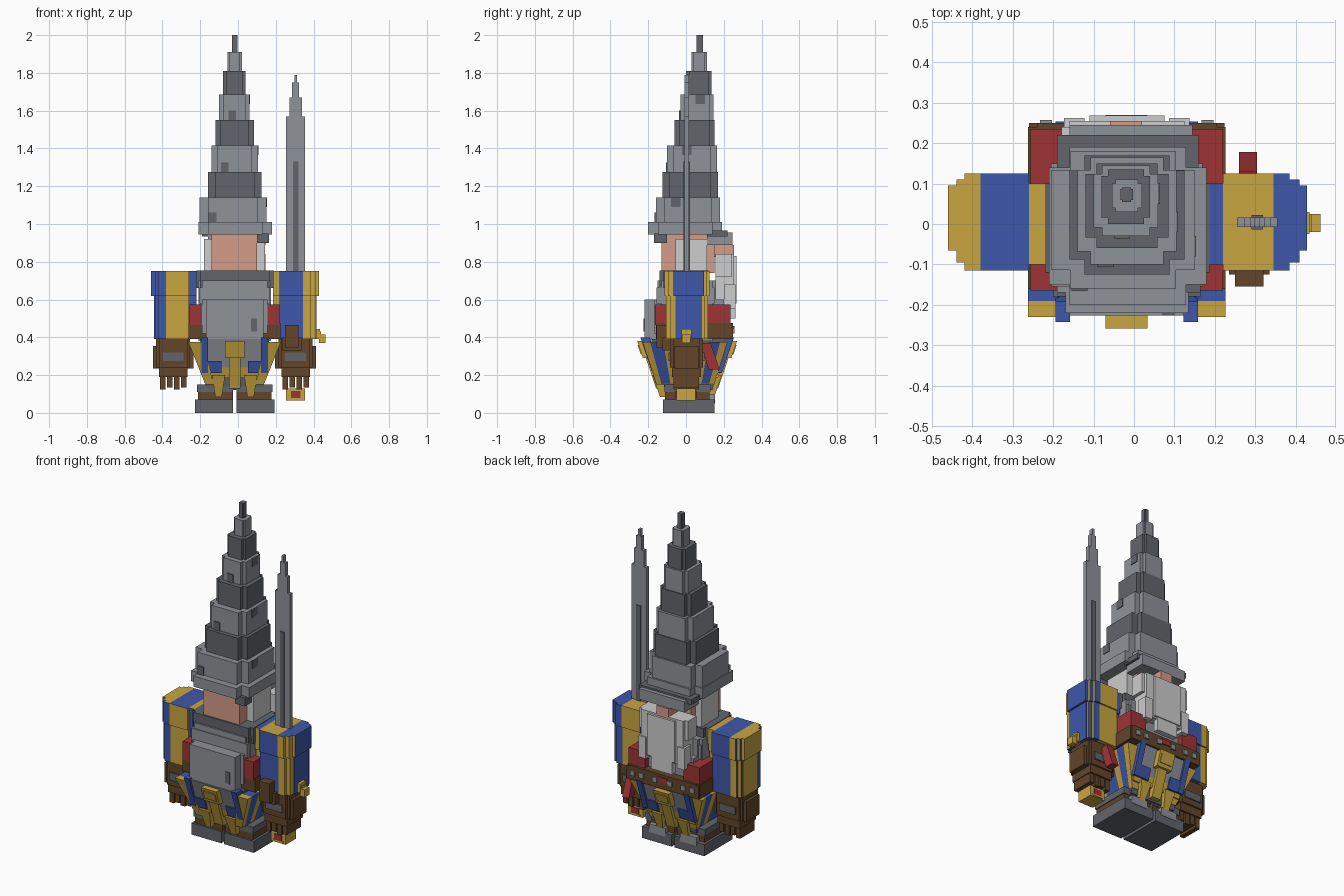
import bpy, bmesh, math
from mathutils import Vector

if "Cube" in bpy.data.objects:
    bpy.data.objects.remove(bpy.data.objects["Cube"])


def srgb(r, g, b):
    return [((c / 255 + 0.055) / 1.055) ** 2.4 for c in (r, g, b)] + [1]


MATS = {}
for mat_name, rgb in {"light_grey": (143, 146, 153), "dark_grey": (98, 101, 107),
                      "blue": (62, 88, 170), "yellow": (202, 166, 64),
                      "red": (158, 52, 54), "brown": (98, 69, 42),
                      "skin": (212, 156, 136), "white": (205, 205, 205)}.items():
    MATS[mat_name] = bpy.data.materials.new(mat_name)
    MATS[mat_name].diffuse_color = srgb(*rgb)


def loft(name, bottom, top, mats, rule=None):
    """Prism between two (points, z) outlines; rule(normal) picks a material slot."""
    bm = bmesh.new()
    rings = [[bm.verts.new((x, y, z)) for x, y in pts] for pts, z in (bottom, top)]
    n = len(rings[0])
    bm.faces.new(rings[0][::-1])
    bm.faces.new(rings[1])
    for i in range(n):
        j = (i + 1) % n
        bm.faces.new((rings[0][i], rings[0][j], rings[1][j], rings[1][i]))
    bm.normal_update()
    if rule:
        for f in bm.faces:
            f.material_index = rule(f.normal)
    me = bpy.data.meshes.new(name)
    bm.to_mesh(me)
    bm.free()
    ob = bpy.data.objects.new(name, me)
    bpy.context.collection.objects.link(ob)
    for m in mats.split():
        me.materials.append(MATS[m])
    return ob


def rect(x0, x1, y0, y1):
    return [(x0, y0), (x1, y0), (x1, y1), (x0, y1)]


def box(name, x0, x1, y0, y1, z0, z1, mats, rule=None):
    r = rect(x0, x1, y0, y1)
    return loft(name, (r, z0), (r, z1), mats, rule)


def stepped(name, x0, x1, y0, y1, z0, z1, mat, s):
    """Block whose four upright corners are notched by s."""
    pts = [(x0 + s, y0), (x1 - s, y0), (x1 - s, y0 + s), (x1, y0 + s),
           (x1, y1 - s), (x1 - s, y1 - s), (x1 - s, y1), (x0 + s, y1),
           (x0 + s, y1 - s), (x0, y1 - s), (x0, y0 + s), (x0 + s, y0 + s)]
    return loft(name, (pts, z0), (pts, z1), mat)


C = -0.018  # centre line of the body

# Tall pointed hat, alternating greys
HAT = [(-.21, .18, -.20, .19, .945, 1.01), (-.205, .15, -.16, .18, 1.01, 1.14),
       (-.16, .125, -.125, .17, 1.14, 1.275), (-.14, .105, -.10, .165, 1.275, 1.415),
       (-.12, .085, -.06, .15, 1.415, 1.55), (-.10, .06, -.03, .145, 1.55, 1.685),
       (-.08, .04, 0, .135, 1.685, 1.81), (-.055, .02, .03, .11, 1.81, 1.91),
       (-.033, -.003, .055, .09, 1.91, 2.0)]
for i, lay in enumerate(HAT):
    mat = "dark_grey" if i and i % 2 == 0 else "light_grey"
    stepped(f"hat_layer_{i}", *lay, mat, (lay[1] - lay[0]) * .13)
for i in (1, 3, 5):
    x0, x1, y0, y1, z0, z1 = HAT[i]
    box("hat_patch", x0 + .05, x0 + .09, y0 - .006, y0 + .02, z0, z0 + .05, "dark_grey")
    box("hat_patch", x1 - .01, x1 + .004, y0 + .08, y0 + .13, z1 - .05, z1, "dark_grey")
box("brim_back", -.16, .145, .11, .245, .89, .955, "light_grey")
box("brim_back_edge", -.19, .16, .11, .22, .935, .965, "dark_grey")
box("brim_corner", .10, .165, -.17, -.10, .90, .95, "dark_grey")

# Head, hair and beard
box("head", -.14, .10, -.13, .15, .74, .95, "skin")
box("hair", -.18, .143, -.055, .11, .75, .92, "white")
box("nose", -.06, .02, .15, .255, .825, .89, "skin")
box("moustache", -.18, .145, .155, .24, .72, .84, "white")
box("beard", -.16, .125, .155, .255, .57, .84, "white")
box("beard_middle", -.11, .075, .2, .268, .58, .83, "white")
box("beard_tip", -.09, .05, .23, .262, .50, .58, "white")
for s in (-1, 1):
    box("beard_lock", C + s * .13 - .025, C + s * .13 + .025, .2, .262, .55, .68, "white")

# Torso, collar and armour plates
stepped("torso", -.21, .175, -.15, .16, .38, .70, "light_grey", .02)
stepped("collar", -.22, .187, -.14, .12, .66, .755, "dark_grey", .02)
box("chest", -.19, .155, -.17, .20, .42, .60, "light_grey")
box("breastplate", -.17, .135, -.22, -.14, .39, .60, "light_grey")
box("plate_patch", .07, .10, -.224, -.21, .43, .50, "dark_grey")
box("shoulder_plate", -.205, .17, -.155, .15, .58, .665, "light_grey")

# Red tunic sides and belt
for s in (-1, 1):
    a, b = sorted((C + s * .13, C + s * .238))
    box("tunic_side", a, b, -.165, .235, .465, .575, "red")
    a, b = sorted((C + s * .12, C + s * .244))
    box("belt_side", a, b, -.16, .24, .39, .475, "brown")
    a, b = sorted((C + s * .16, C + s * .242))
    box("belt_pouch", a, b, .19, .25, .39, .47, "brown")
    for k in (.05, .14, .2):
        box("belt_stud", C + s * k - .015, C + s * k + .015, .22, .258, .42, .45, "light_grey")
box("belt_back", -.24, .205, .15, .25, .39, .475, "brown")
box("belt_buckle", -.05, .015, .2, .256, .43, .46, "red")

# Hips and skirt panels that slope inward to the bottom
loft("hips", (rect(-.17, .135, -.11, .14), .12), (rect(-.2, .165, -.18, .2), .39), "dark_grey")


def panel(name, x0, x1, side, z0, z1, mat, out=0.0, squeeze=0.0):
    """Sloping panel on the front (side -1) or back (side 1)."""
    def span(z):
        o = .14 + (z - .1) * .34 + out
        a, b = sorted((side * (o - .05), side * o))
        return (a + .012, b + .012) if side < 0 else (a, b)
    loft(name, (rect(x0 + squeeze, x1 - squeeze, *span(z0)), z0),
         (rect(x0, x1, *span(z1)), z1), mat)


for side in (-1, 1):
    panel("skirt_centre", C - .14, C + .14, side, .24, .39, "light_grey")
    panel("skirt_trim", C - .165, C + .165, side, .185, .24, "yellow")
    panel("buckle_plate", C - .052, C + .052, side, .29, .38, "yellow", .035)
    panel("buckle_inset", C - .04, C + .04, side, .31, .36, "yellow", .04)
    panel("tassel", C - .03, C + .03, side, .13, .29, "yellow", .02)
    for s in (-1, 1):
        a, b = sorted((C + s * .14, C + s * .176))
        panel("skirt_blue_edge", a, b, side, .21, .40, "blue", .012)
        a, b = sorted((C + s * .07, C + s * .165))
        panel("skirt_blue_hem", a, b, side, .21, .275, "blue", .01)
        a, b = sorted((C + s * .05, C + s * .12))
        panel("skirt_yellow_point", a, b, side, .085, .2, "yellow", .015, .018)

# Side skirt panels, striped
for s in (-1, 1):
    for y0, y1, mat in ((-.23, -.19, "yellow"), (-.19, -.12, "blue"), (-.12, -.07, "yellow"),
                        (-.07, .07, "blue"), (.07, .12, "yellow"), (.12, .18, "blue"),
                        (.18, .22, "yellow")):
        lo = sorted((C + s * .11, C + s * .155))
        hi = sorted((C + s * .17, C + s * .245))
        loft("skirt_side_panel", (rect(*lo, y0 * .68, y1 * .68), .15),
             (rect(*hi, y0, y1), .375), mat)

# Legs and boots
for s in (-1, 1):
    def foot(name, near, far, y0, y1, z0, z1, mat):
        a, b = sorted((C + s * near, C + s * far))
        box(name, a, b, y0, y1, z0, z1, mat)
    foot("boot_sole", .009, .21, -.122, .15, 0, .07, "dark_grey")
    foot("boot_band", .009, .195, -.11, .125, .07, .11, "brown")
    foot("boot_cuff", .009, .2, -.115, .13, .11, .15, "dark_grey")
    foot("boot_toe", .05, .16, .10, .153, .05, .1, "light_grey")

# Puffed striped sleeves: front colour is the reverse of top, back and outside
for side, s, mats, edges in (("left", -1, "yellow blue", (.22, .26, .38, .42, .44, .46)),
                             ("right", 1, "blue yellow", (.185, .22, .345, .385, .41, .428))):
    for z0, z1, cut in ((.39, .62, .012), (.62, .752, 0)):
        for i, (y0, y1) in enumerate(((-.10, .10), (-.115, .125), (-.115, .125),
                                      (-.095, .11), (-.065, .095))):
            a, b = sorted((s * edges[i], s * (edges[i + 1] - cut)))
            if cut and i < 4:
                a, b = sorted((s * edges[i], s * edges[i + 1]))
            if cut and i == 4:
                a, b = sorted((s * edges[4], s * (edges[4] + .006)))
            base = 1 if i == 1 else 0

            def rule(n, base=base, last=(i == 4)):
                flip = n.y < -.5 or (abs(n.x) > .5 and not last)
                return 1 - base if flip else base
            box(f"{side}_sleeve", a, b, y0 + cut * .8, y1 - cut * .8, z0, z1, mats, rule)

# Gauntlets with knuckle bands and fingers
for side, cx in (("left", -.343), ("right", .305)):
    stepped(f"{side}_gauntlet", cx - .09, cx + .09, -.085, .09, .24, .39, "brown", .015)
    box(f"{side}_cuff", cx - .108, cx + .108, -.06, .065, .235, .355, "brown")
    box(f"{side}_band", cx - .055, cx + .055, -.092, .097, .275, .32, "dark_grey")
    box(f"{side}_palm", cx - .075, cx + .075, -.075, .08, .19, .25, "brown")
    for k in range(4):
        fx = cx - .07 + k * .037
        box(f"{side}_finger", fx, fx + .029, -.065, .07, .125 + .01 * (k % 2), .2, "brown")
box("right_thumb", .25, .32, -.155, -.08, .345, .465, "brown")
box("right_thumb_side", .235, .335, -.125, -.08, .33, .40, "brown")

# Sword: blade, groove, guard and pommel
for x0, x1, z0, z1 in ((.255, .355, .40, 1.57), (.272, .338, 1.57, 1.67),
                       (.287, .323, 1.67, 1.75), (.298, .312, 1.75, 1.79)):
    box("sword_blade", x0, x1, -.008, .016, z0, z1, "light_grey")
box("sword_groove", .291, .319, -.014, .022, .74, 1.33, "dark_grey")
box("sword_guard", .16, .44, -.02, .025, .40, .43, "yellow")
box("sword_guard_tip", .43, .462, -.02, .025, .37, .415, "yellow")
box("sword_guard_arm", .38, .435, -.025, .03, .39, .445, "yellow")
box("sword_pommel", .255, .355, -.05, .05, .065, .13, "yellow")
box("pommel_gem", .28, .33, -.055, .055, .08, .115, "red")
box("pommel_cap", .27, .34, -.055, .055, .07, .08, "yellow")

# Slanted red strap behind the right hand
loft("red_strap", (rect(.26, .304, .12, .178), .23), (rect(.26, .304, .075, .13), .37), "red")

for m in bpy.data.materials:
    if m.users and not m.is_grease_pencil:
        m.use_nodes = True
        m.node_tree.nodes["Principled BSDF"].inputs["Base Color"].default_value = m.diffuse_color
